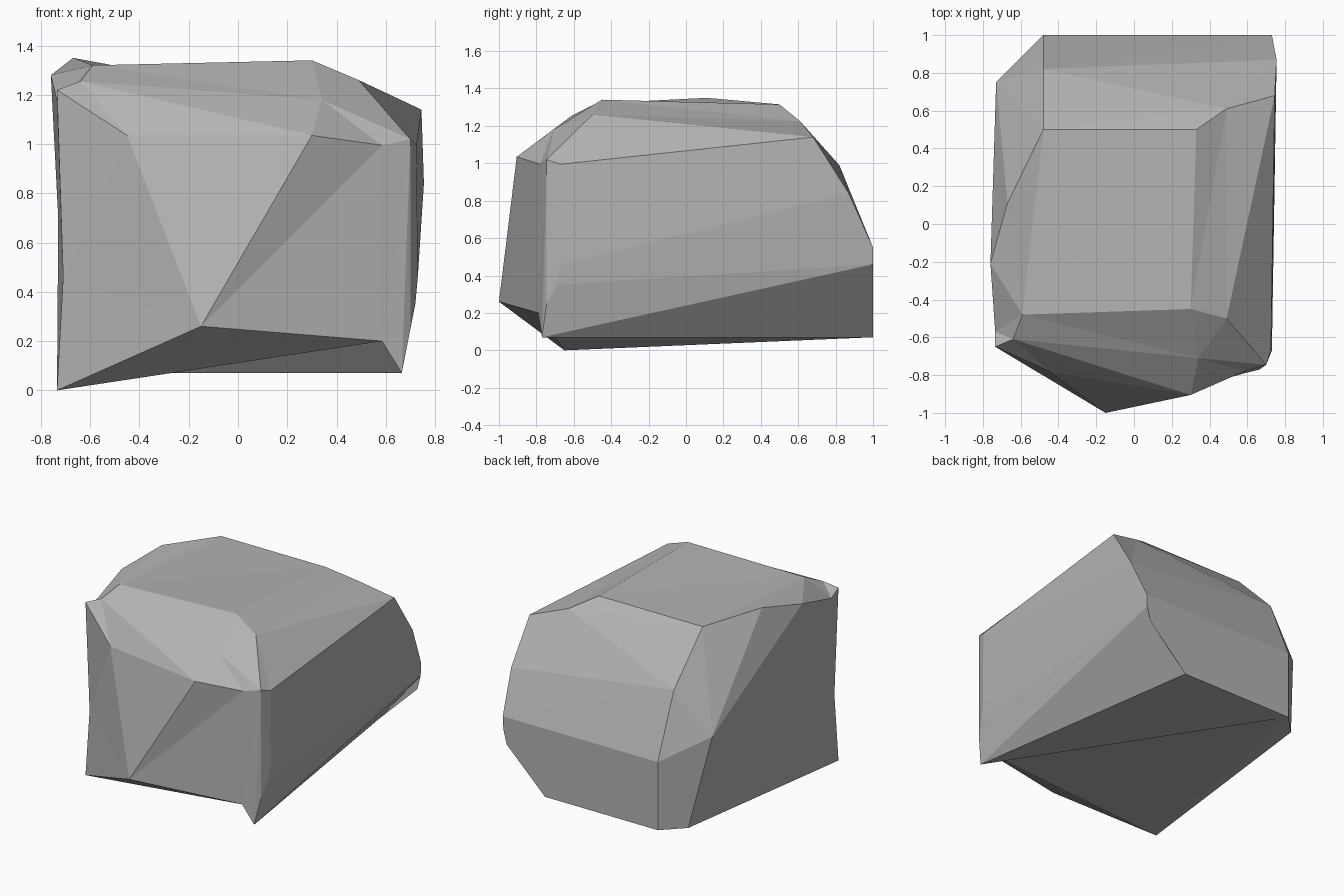
import bpy, bmesh
from mathutils import Vector

if "Cube" in bpy.data.objects:
    bpy.data.objects.remove(bpy.data.objects["Cube"])


def hull_with_dents(bm, groups):
    """Hull the points with each group pushed out, then pull them back into place."""
    placed = []
    for push, points in groups:
        for p in points:
            placed.append((bm.verts.new(Vector(p) + Vector(push)), Vector(p)))
    hull = bmesh.ops.convex_hull(bm, input=bm.verts[:])
    junk = {g for g in hull["geom_interior"] + hull["geom_unused"]
            if isinstance(g, bmesh.types.BMVert)}
    bmesh.ops.delete(bm, geom=list(junk), context='VERTS')
    for vert, true_place in placed:
        if vert.is_valid:
            vert.co = true_place


def flip_edge(bm, a, b):
    """Turn the edge between two corners to the other diagonal of its quad."""
    for e in bm.edges:
        ends = [v.co for v in e.verts]
        if all(min((c - Vector(p)).length for c in ends) < 0.001 for p in (a, b)):
            bmesh.ops.rotate_edges(bm, edges=[e], use_ccw=True)
            return


# Firm corners of the top, front and back
top = [(0.30, -0.45, 1.34), (0.49, -0.50, 1.26), (0.33, 0.50, 1.315),
       (-0.48, 0.50, 1.315), (-0.76, -0.21, 1.28)]
front = [(-0.735, -0.65, 1.22), (0.30, -0.905, 1.035), (-0.15, -1.0, 0.26)]
sill = (0.70, 1.0, 0.36)
back = [(0.40, 1.0, 0.07), (-0.48, 1.0, 0.55), (-0.48, 1.0, 0.07),
        (-0.48, 0.82, 0.99), (-0.73, 0.75, 0.70)]

# Outline of the right side
right = [(0.725, -0.67, 0.995), (0.72, -0.69, 0.35), (0.73, -0.67, 0.46),
         (0.73, 1.0, 0.55), (0.725, 1.0, 0.46), sill,
         (0.745, 0.68, 1.14), (0.755, 0.87, 0.84)]

# Narrow chamfer on the front right corner, ending in a spur
spur = (0.665, -0.77, 0.07)
corner = [(0.70, -0.745, 1.02), (0.70, -0.745, 0.25), spur]

# Shoulder between top and front
shoulder = [(0.34, -0.71, 1.18), (-0.64, -0.61, 1.255), (-0.59, -0.48, 1.32)]

# Faceted boulder
bm = bmesh.new()
hull_with_dents(bm, [
    ((0, 0, 0), top + front + back),
    ((0.04, 0, 0), right),
    ((0.04, -0.04, -0.03), corner),
    ((-0.02, -0.02, 0.035), shoulder),
    ((0, -0.08, 0), [(-0.45, -0.78, 1.035), (0.585, -0.78, 0.995)]),   # front top edge
    ((0, -0.09, -0.155), [(0.585, -0.79, 0.20)]),                      # undercut
    ((0, 0, 0.15), [(-0.735, -0.65, 0.0)]),                            # lowest corner
    ((0, 0, 0.05), [(-0.62, 0.86, 0.07)]),                             # back left foot
    ((-0.06, 0, 0.06), [(-0.735, -0.57, 1.175)]),                      # left notch
    ((-0.05, -0.02, 0), [(-0.71, -0.64, 0.46)]),                       # left hollow
    ((0.02, 0.02, 0.04), [(0.49, 0.61, 1.225)]),                       # back right rim
    ((-0.03, 0, -0.07), [(-0.67, 0.11, 1.35)]),                        # raised left rim
])
bmesh.ops.triangulate(bm, faces=bm.faces[:])
flip_edge(bm, spur, sill)
bmesh.ops.recalc_face_normals(bm, faces=bm.faces[:])

mesh = bpy.data.meshes.new("boulder")
bm.to_mesh(mesh)
bm.free()
boulder = bpy.data.objects.new("boulder", mesh)
bpy.context.collection.objects.link(boulder)

# Stone colour
stone = bpy.data.materials.new("stone grey")
stone.diffuse_color = (0.45, 0.45, 0.45, 1)
stone.use_nodes = True
stone.node_tree.nodes["Principled BSDF"].inputs["Base Color"].default_value = stone.diffuse_color
mesh.materials.append(stone)
